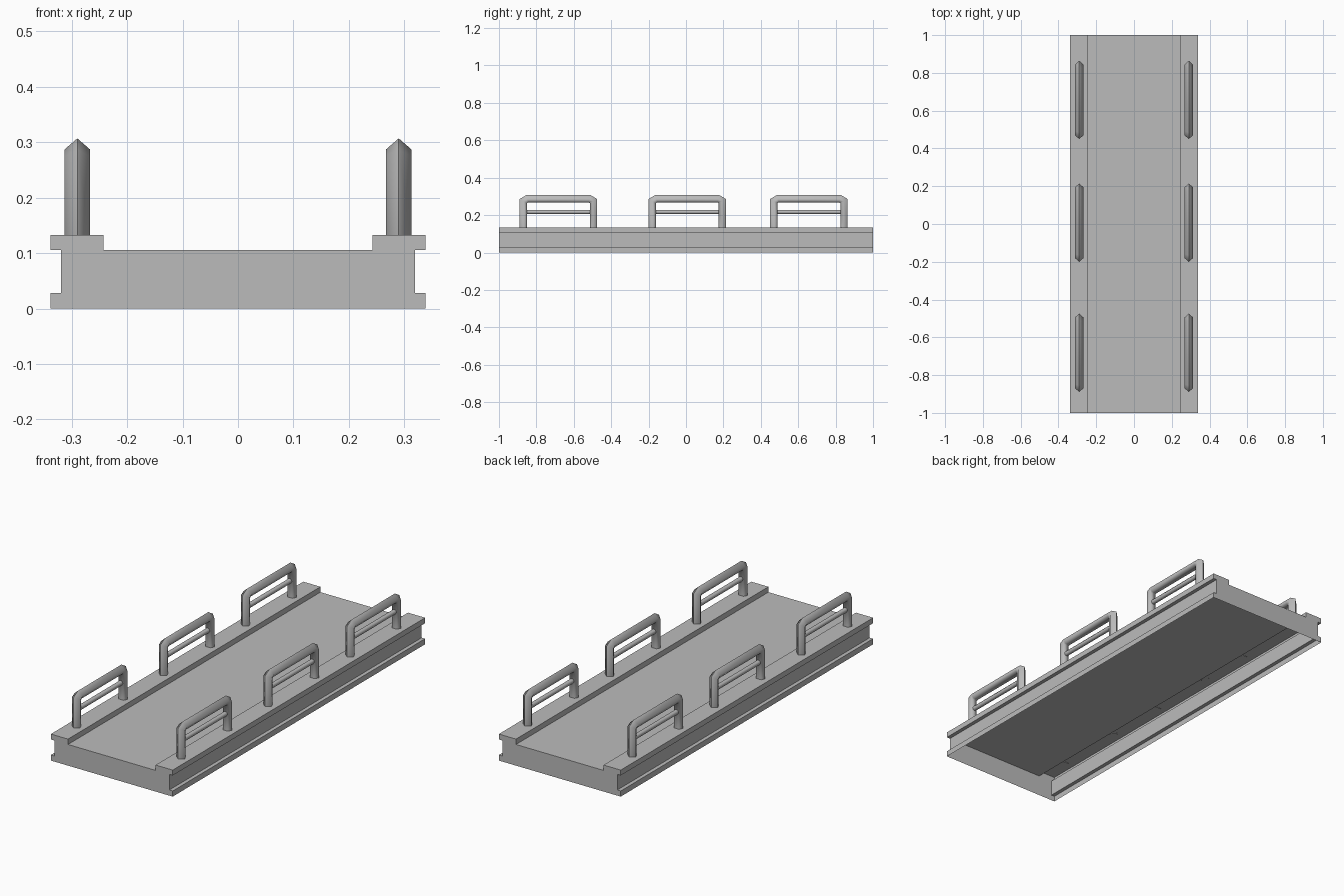
import bpy, bmesh, math

if "Cube" in bpy.data.objects:
    bpy.data.objects.remove(bpy.data.objects["Cube"], do_unlink=True)

grey = bpy.data.materials.new("concrete_grey")
grey.use_nodes = True
colour = (0.5, 0.5, 0.5, 1)
grey.diffuse_color = colour
grey.node_tree.nodes["Principled BSDF"].inputs["Base Color"].default_value = colour


def finish(bm, name, smooth=False):
    bmesh.ops.recalc_face_normals(bm, faces=bm.faces)
    mesh = bpy.data.meshes.new(name)
    bm.to_mesh(mesh)
    bm.free()
    mesh.materials.append(grey)
    ob = bpy.data.objects.new(name, mesh)
    bpy.context.collection.objects.link(ob)
    for p in mesh.polygons:
        p.use_smooth = smooth
    return ob


def loft(bm, rings, closed=True):
    """Bridge consecutive rings of points with quads and cap both ends."""
    rows = [[bm.verts.new(p) for p in ring] for ring in rings]
    n = len(rows[0])
    for a, b in zip(rows, rows[1:]):
        for i in range(n if closed else n - 1):
            j = (i + 1) % n
            bm.faces.new((a[i], a[j], b[j], b[i]))
    bm.faces.new(rows[0])
    bm.faces.new(rows[-1])


# Bridge deck: flanged profile with raised kerbs, hollow and open underneath
half = [(0.338, 0), (0.338, 0.028), (0.319, 0.028), (0.319, 0.106),
        (0.338, 0.106), (0.338, 0.133), (0.243, 0.133), (0.243, 0.106)]
profile = half + [(-x, z) for x, z in reversed(half)]
bm = bmesh.new()
loft(bm, [[(x, y, z) for x, z in profile] for y in (-1, 1)], closed=False)
finish(bm, "bridge_deck")

# Handrail sweep: ridge on the outside of the hoop, flatter inside
HALF_LENGTH, BASE, SHOULDER, TOP = 0.207, 0.131, 0.286, 0.307
section = [(0, 0), (0.023, 0.02), (0.014, 0.039), (-0.014, 0.039), (-0.023, 0.02)]


def hoop_path(d):
    """Outline of the hoop, moved inward by d with mitred corners."""
    side = [(HALF_LENGTH - d, BASE), (HALF_LENGTH - d, SHOULDER - 0.55 * d),
            (HALF_LENGTH - 0.035 - 0.29 * d, TOP - d)]
    return side + [(-y, z) for y, z in reversed(side)]


def handrail(name, x, y):
    bm = bmesh.new()
    paths = [hoop_path(d) for _, d in section]
    loft(bm, [[(x + s[0], y + p[k][0], p[k][1]) for s, p in zip(section, paths)]
              for k in range(6)])
    # Thin middle bar
    angles = [math.tau * i / 6 for i in range(6)]
    loft(bm, [[(x + 0.012 * math.cos(a), y + e, 0.217 + 0.012 * math.sin(a))
               for a in angles] for e in (-0.185, 0.185)])
    ob = finish(bm, name, smooth=True)
    bpy.ops.object.select_all(action='DESELECT')
    ob.select_set(True)
    bpy.context.view_layer.objects.active = ob
    bpy.ops.object.shade_smooth_by_angle(angle=math.radians(75))


for side, x in (("left", 0.29), ("right", -0.29)):
    for place, y in (("front", -0.682), ("middle", 0.007), ("back", 0.657)):
        handrail(f"{side}_{place}_handrail", x, y)
